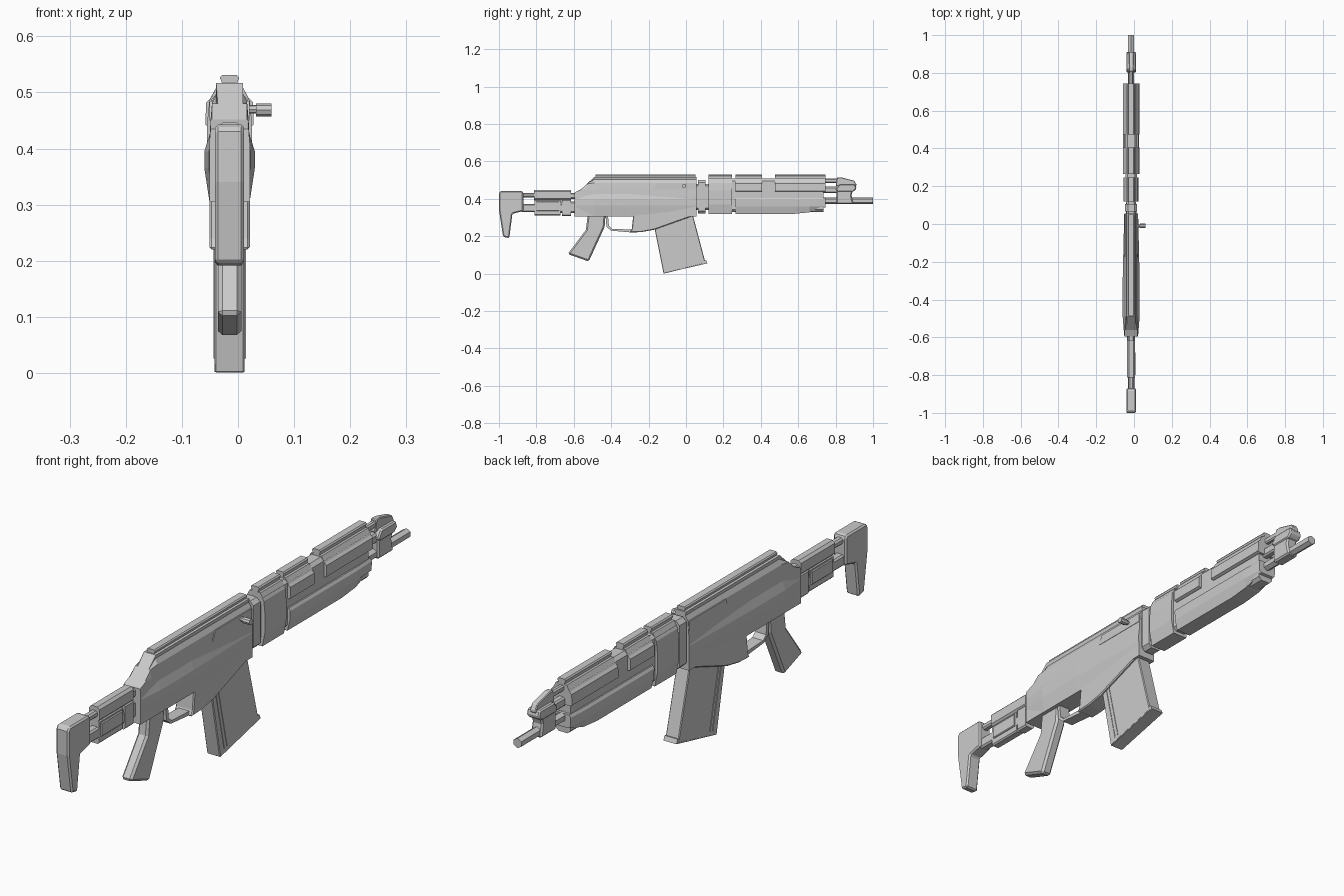
import bpy, bmesh, math

CX = -0.015  # centre plane of the rifle; the bolt handle sticks out to +x


def finish(name, bm, bevel=0.0):
    bmesh.ops.recalc_face_normals(bm, faces=bm.faces)
    me = bpy.data.meshes.new(name)
    bm.to_mesh(me)
    bm.free()
    ob = bpy.data.objects.new(name, me)
    bpy.context.collection.objects.link(ob)
    if bevel:
        m = ob.modifiers.new("edge", 'BEVEL')
        m.width, m.segments = bevel, 1
        m.limit_method, m.angle_limit = 'ANGLE', math.radians(40)
    return ob


def sweep(name, half, stations):
    """Mirror a half section (x, z) and run it along y.
    Each station is (y, z floor, z ceiling, x scale)."""
    bm = bmesh.new()
    outline = half + [(-x, z) for x, z in reversed(half)]
    rings = [[bm.verts.new((CX + x * s, y, min(max(z, lo), hi))) for x, z in outline]
             for y, lo, hi, s in stations]
    n = len(outline)
    for a, b in zip(rings, rings[1:]):
        for i in range(n):
            j = (i + 1) % n
            bm.faces.new((a[i], a[j], b[j], b[i]))
    bm.faces.new(rings[0])
    bm.faces.new(rings[-1])
    return finish(name, bm)


def bar(name, half, y0, y1):
    return sweep(name, half, [(y0, 0, 1, 1), (y1, 0, 1, 1)])


def chamfered(w, z0, z1, c):
    return [(w - c, z1), (w, z1 - c), (w, z0 + c), (w - c, z0)]


def plate(name, pts, w, bevel=0.0):
    """Side profile (y, z) given thickness 2w across x."""
    bm = bmesh.new()
    f = bm.faces.new([bm.verts.new((CX - w, y, z)) for y, z in pts])
    ext = bmesh.ops.extrude_face_region(bm, geom=[f])
    for v in ext['geom']:
        if isinstance(v, bmesh.types.BMVert):
            v.co.x += 2 * w
    return finish(name, bm, bevel)


def rod(name, loc, r, length, sides, rot):
    bpy.ops.mesh.primitive_cylinder_add(vertices=sides, radius=r, depth=length,
                                        location=loc, rotation=rot)
    bpy.context.object.name = name


# Receiver
upper = [(.024, .517), (.021, .503), (.031, .485), (.034, .45), (.036, .41), (.036, .305)]
sweep("receiver", upper, [(-.595, .305, .435, 1), (-.56, .305, .452, 1), (-.53, .305, .48, 1),
                          (-.49, .305, .517, 1), (.055, .305, .517, 1)])
bulge = [(.034, .43), (.045, .395), (.045, .365), (.036, .306)]
sweep("receiver_side_swell", bulge, [(-.59, 0, 1, .82), (-.49, 0, 1, 1), (-.30, 0, 1, 1),
                                     (.053, 0, 1, .82)])
bar("receiver_rail", [(.013, .531), (.017, .527), (.013, .515), (.013, .51)], -.485, .05)
plate("ejection_port_panel", [(-.175, .45), (-.16, .485), (.053, .485), (.053, .45)], .0355)
plate("magazine_well", [(-.28, .33), (-.29, .24), (-.30, .22), (-.24, .222), (-.17, .235),
                        (.055, .315), (.055, .33)], .036, .004)
plate("trigger_guard", [(-.43, .31), (-.425, .25), (-.40, .23), (-.29, .22), (-.28, .235),
                        (-.395, .24), (-.412, .255), (-.417, .31)], .022)
rod("bolt_handle_stem", (.023, -.01, .47), .008, .03, 8, (0, math.pi / 2, 0))
rod("bolt_handle_knob", (.046, -.01, .469), .0115, .028, 8, (0, math.pi / 2, 0))

# Grip
plate("grip", [(-.525, .32), (-.43, .32), (-.435, .25), (-.52, .065), (-.632, .105),
               (-.535, .235)], .021, .008)

# Magazine, its base lip and its side ribs
plate("magazine", [(-.17, .25), (-.12, .0), (.105, .055), (.035, .32), (-.15, .30)], .027, .003)
plate("magazine_base_lip", [(-.118, .002), (-.121, .016), (.108, .071), (.115, .055)], .0265)
for i, d in enumerate((.022, .038)):
    plate(f"magazine_rib_{i}", [(-.172 + d, .255), (-.121 + d, .02 + d * .25),
                                (-.115 + d, .02 + d * .25), (-.166 + d, .255)], .029)

# Stock
plate("butt", [(-1, .43), (-.99, .443), (-.878, .443), (-.87, .435), (-.87, .335), (-.928, .32),
               (-.945, .19), (-.978, .197), (-1, .34)], .026, .006)
bar("stock_upper_rod", chamfered(.013, .408, .432, .006), -.88, -.80)
bar("stock_tube", chamfered(.021, .392, .447, .009), -.813, -.615)
bar("stock_rear_joint", chamfered(.016, .40, .432, .006), -.63, -.58)
bar("stock_lower_strut", chamfered(.017, .33, .372, .006), -.88, -.65)
bar("stock_lower_body", chamfered(.017, .31, .395, .005), -.81, -.672)
bar("stock_side_pad", chamfered(.022, .335, .385, .003), -.80, -.68)
bar("stock_hinge_block", chamfered(.02, .307, .398, .006), -.662, -.615)
bar("stock_hinge_pin", chamfered(.014, .325, .385, .006), -.68, -.58)

# Collar between receiver and handguard
bar("collar_core", chamfered(.024, .34, .48, .01), .04, .13)
bar("collar_ring", chamfered(.032, .322, .502, .014), .065, .105)

# Handguard
bar("handguard_core", chamfered(.031, .33, .508, .012), .12, .735)
bar("handguard_rear", [(.022, .512), (.036, .485), (.040, .445), (.040, .37), (.030, .318)],
    .12, .245)
top = [(.022, .512), (.034, .49), (.042, .482), (.043, .442), (.034, .438)]
low = [(.036, .405), (.042, .395), (.040, .36), (.030, .32)]
bar("handguard_middle_upper", top, .265, .405)
bar("handguard_middle_lower", low, .265, .475)
bar("handguard_front_upper", top, .475, .745)
sweep("handguard_front_lower", low, [(.475, .32, 1, 1), (.58, .32, 1, 1), (.66, .328, 1, 1),
                                     (.745, .355, 1, .9)])
rail = [(.013, .531), (.017, .526), (.013, .516), (.013, .505)]
for i, (a, b) in enumerate(((.12, .245), (.265, .405), (.475, .745))):
    bar(f"handguard_rail_{i}", rail, a, b)

# Barrel, gas block and front sight
rod("barrel", (CX, .85, .39), .018, .30, 6, (math.pi / 2, 0, 0))
bar("gas_rod", chamfered(.010, .485, .508, .005), .73, .82)
bar("gas_tube", chamfered(.014, .43, .465, .006), .73, .815)
plate("gas_block", [(.805, .372), (.805, .44), (.815, .47), (.90, .47), (.885, .42),
                    (.895, .372)], .022, .006)
plate("front_sight_base", [(.80, .452), (.82, .478), (.905, .478), (.912, .455), (.895, .438),
                           (.81, .438)], .026, .005)
plate("front_sight_post", [(.80, .47), (.808, .515), (.83, .515), (.90, .497), (.912, .475),
                           (.905, .46)], .012, .003)
